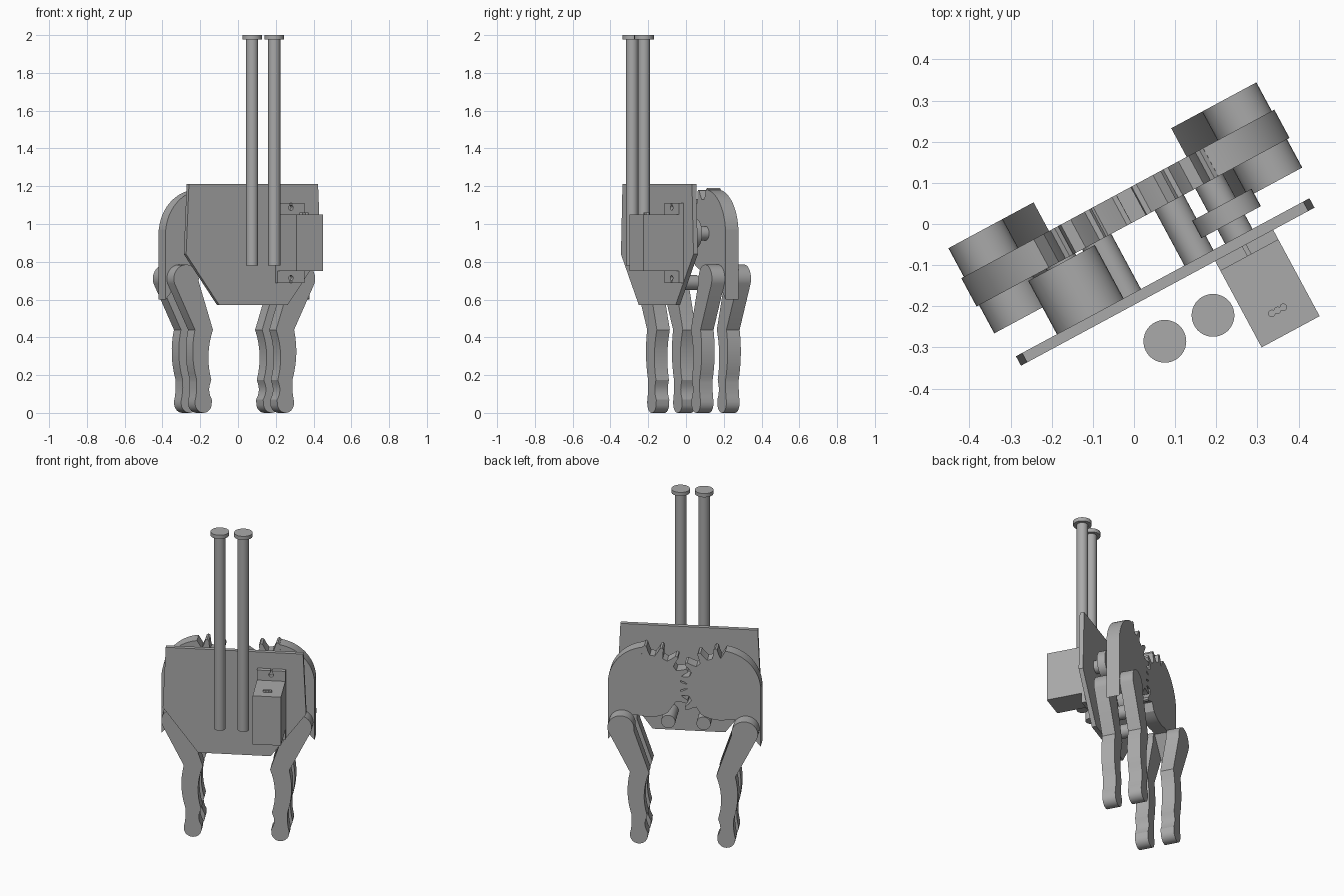
import bpy, bmesh, math
from mathutils import Matrix, Vector

if "Cube" in bpy.data.objects:
    bpy.data.objects.remove(bpy.data.objects["Cube"])

TURN = math.radians(28.3)      # whole gripper is turned about z

grey = bpy.data.materials.new("plain_grey")
grey.diffuse_color = (0.40, 0.40, 0.40, 1)
grey.use_nodes = True
grey.node_tree.nodes["Principled BSDF"].inputs["Base Color"].default_value = grey.diffuse_color


def finish(name, bm, turn=TURN):
    bmesh.ops.recalc_face_normals(bm, faces=bm.faces)
    me = bpy.data.meshes.new(name)
    bm.to_mesh(me)
    bm.free()
    me.materials.append(grey)
    ob = bpy.data.objects.new(name, me)
    bpy.context.collection.objects.link(ob)
    ob.rotation_euler.z = turn
    bpy.ops.object.select_all(action='DESELECT')
    ob.select_set(True)
    bpy.context.view_layer.objects.active = ob
    bpy.ops.object.shade_smooth_by_angle(angle=math.radians(25))
    return ob


def slab(name, outline, y0, y1):
    """Extrude an (x, z) outline from depth y0 to y1."""
    bm = bmesh.new()
    face = bm.faces.new([bm.verts.new((x, y0, z)) for x, z in outline])
    out = bmesh.ops.extrude_face_region(bm, geom=[face])
    verts = [g for g in out["geom"] if isinstance(g, bmesh.types.BMVert)]
    bmesh.ops.translate(bm, verts=verts, vec=(0, y1 - y0, 0))
    return finish(name, bm)


def arc(cx, cz, r, a0, a1, n):
    return [(cx + r * math.cos(math.radians(a0 + (a1 - a0) * i / n)),
             cz + r * math.sin(math.radians(a0 + (a1 - a0) * i / n)))
            for i in range(n + 1)]


def bow(p, q, push, n=8):
    """Points from p to q, bent sideways along x by push."""
    return [(p[0] + (q[0] - p[0]) * t + push * 4 * t * (1 - t),
             p[1] + (q[1] - p[1]) * t) for t in (i / n for i in range(n + 1))]


def disc(name, x, z, r, y0, y1):
    return slab(name, arc(x, z, r, 0, 348.75, 31), y0, y1)


def box(name, x0, x1, y0, y1, z0, z1):
    return slab(name, [(x0, z0), (x1, z0), (x1, z1), (x0, z1)], y0, y1)


def mirrored(outline, side):
    return [(side * x, z) for x, z in outline]


# Back plate with clipped lower corners
half = [(0.205, 0.57), (0.405, 0.84), (0.388, 1.212)]
slab("base_plate", half + mirrored(half[::-1], -1), -0.173, -0.147)

# Finger outline: round knuckle, straight upper part, bowed middle, round tip
finger = arc(0.35, 0.71, 0.075, 190, -20, 20)
finger += bow((0.298, 0.44), (0.288, 0.175), 0.018)
finger += bow((0.288, 0.16), (0.298, 0.06), -0.004, 4)
finger += arc(0.247, 0.05, 0.05, -10, -170, 12)
finger += bow((0.196, 0.07), (0.205, 0.16), 0.012, 5)
finger += bow((0.2, 0.175), (0.19, 0.44), 0.022)

# Gear sector: smooth outer rim, toothed inner side, pointed arm at the bottom
CX, CZ, PITCH = 0.2, 0.95, 24


def gear_outline(phase):
    pts = [(0.432, 0.6), (0.432, 0.97)]
    pts += arc(CX, CZ, 0.232, 5, 82, 16)
    a = 84 + phase
    while a < 228:
        for da, r in ((-7.5, 0.182), (-4.5, 0.205), (-2.6, 0.235), (0, 0.242),
                      (2.6, 0.235), (4.5, 0.205), (7.5, 0.182)):
            t = math.radians(a + da)
            pts.append((CX + r * math.cos(t), CZ + r * math.sin(t)))
        a += PITCH
    pts += arc(CX, CZ, 0.2, 238, 285, 6)
    return pts + [(0.3, 0.755)]


for side, word, phase in ((1, "right", 0), (-1, "left", 12)):
    slab(word + "_gear_arm", mirrored(gear_outline(phase), side), 0.005, 0.083)
    slab(word + "_front_finger", mirrored(finger, side), -0.073, 0.005)
    slab(word + "_back_finger", mirrored(finger, side), 0.083, 0.162)
    disc(word + "_link_peg", side * 0.1, 0.69, 0.04, -0.147, 0.007)

# Idler spacer on the left, drive horn on the right
disc("idler_spacer", -CX, CZ, 0.092, -0.147, 0.0)
disc("idler_shaft", -CX, CZ, 0.04, -0.002, 0.006)
disc("drive_horn", 0.21, CZ, 0.082, -0.108, -0.06)
disc("drive_shaft", 0.21, CZ, 0.038, -0.147, 0.006)

# Motor body with its mounting tabs (keyhole slots)
box("motor_body", 0.131, 0.291, -0.411, -0.15, 0.75, 1.05)
for word, sign, edge in (("top", 1, 1.112), ("bottom", -1, 0.688)):
    hole = edge - sign * 0.026
    start = 70 if sign > 0 else -70
    key = arc(0.211, hole, 0.014, start, start - sign * 320, 14)
    inner = edge - sign * 0.07
    tab = [(0.291, edge), (0.291, inner), (0.131, inner), (0.131, edge),
           (key[-1][0], edge)] + key[::-1] + [(key[0][0], edge)]
    slab("motor_tab_" + word, tab, -0.2, -0.173)

# Three wire stubs on top of the motor
for i in (-1, 0, 1):
    bm = bmesh.new()
    bmesh.ops.create_cone(bm, cap_ends=True, segments=12, radius1=0.009,
                          radius2=0.009, depth=0.02,
                          matrix=Matrix.Translation((0.208 + i * 0.016, -0.35, 1.052)))
    finish("wire_stub", bm)

# Two tall headed rods
for x, y in ((0.075, -0.285), (0.192, -0.222)):
    for name, r, z0, z1 in (("rod", 0.032, 0.78, 1.98), ("rod_head", 0.052, 1.977, 2.0)):
        bm = bmesh.new()
        bmesh.ops.create_cone(bm, cap_ends=True, segments=40, radius1=r, radius2=r,
                              depth=z1 - z0,
                              matrix=Matrix.Translation(Vector((x, y, (z0 + z1) / 2))))
        finish(name, bm, 0)
